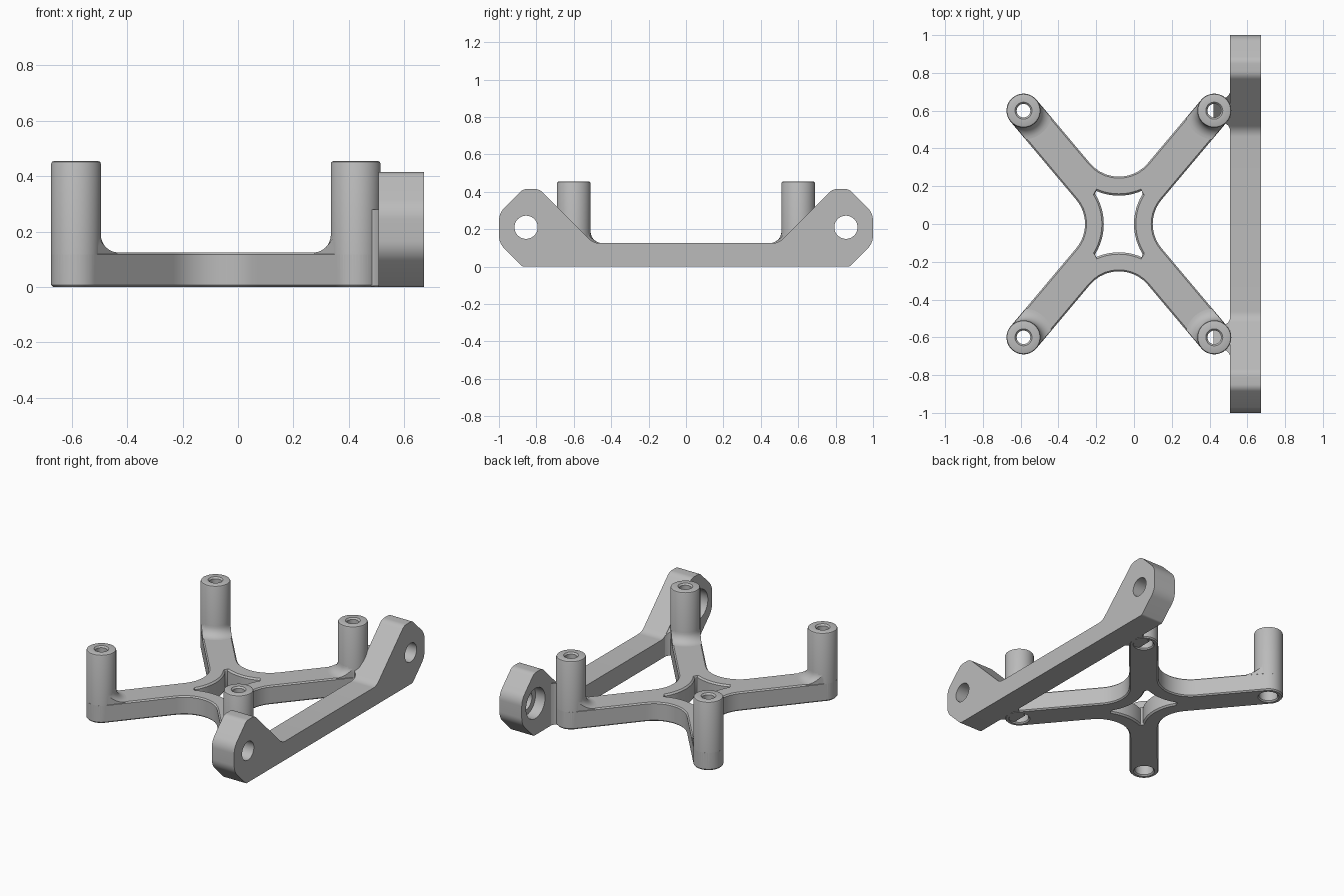
import bpy, bmesh
from math import sin, cos, pi, sqrt, radians, hypot
from mathutils import Vector

if "Cube" in bpy.data.objects:
    bpy.data.objects.remove(bpy.data.objects["Cube"])

grey = bpy.data.materials.new("grey_plastic")
grey.use_nodes = True
grey.diffuse_color = (0.5, 0.5, 0.5, 1)
grey.node_tree.nodes["Principled BSDF"].inputs["Base Color"].default_value = (0.5, 0.5, 0.5, 1)


def loft(name, loops, wrap=False, rim=0):
    """Bridge equal-length loops; cap the ends, or wrap last to first."""
    bm = bmesh.new()
    rings = [[bm.verts.new(p) for p in loop] for loop in loops]
    n = len(rings[0])
    pairs = list(zip(rings, rings[1:])) + ([(rings[-1], rings[0])] if wrap else [])
    for a, b in pairs:
        for i in range(n):
            j = (i + 1) % n
            bm.faces.new((a[i], a[j], b[j], b[i]))
    if not wrap:
        caps = [bm.faces.new(rings[0]), bm.faces.new(rings[-1])]
        if rim:
            edges = [e for f in caps for e in f.edges]
            bmesh.ops.bevel(bm, geom=edges, offset=rim, segments=2, profile=0.5, affect='EDGES')
    bmesh.ops.recalc_face_normals(bm, faces=bm.faces)
    mesh = bpy.data.meshes.new(name)
    bm.to_mesh(mesh)
    bm.free()
    mesh.materials.append(grey)
    ob = bpy.data.objects.new(name, mesh)
    bpy.context.collection.objects.link(ob)
    return ob


def cut(ob, cutter):
    mod = ob.modifiers.new("cut", 'BOOLEAN')
    mod.operation, mod.solver, mod.object = 'DIFFERENCE', 'EXACT', cutter
    bpy.context.view_layer.objects.active = ob
    bpy.ops.object.modifier_apply(modifier=mod.name)
    bpy.data.objects.remove(cutter)


def fillet(corners, steps=10):
    """Round polygon corners given as (x, y, radius)."""
    out = []
    n = len(corners)
    for i, (x, y, r) in enumerate(corners):
        p = Vector((x, y))
        a = (Vector(corners[i - 1][:2]) - p).normalized()
        b = (Vector(corners[(i + 1) % n][:2]) - p).normalized()
        half = a.angle(b) / 2
        mid = p + (a + b).normalized() * r / sin(half)
        s, e = p + a * r / (sin(half) / cos(half)) - mid, p + b * r / (sin(half) / cos(half)) - mid
        for k in range(steps + 1):
            t = k / steps
            sweep = s.angle(e)
            out.append(mid + (s * sin((1 - t) * sweep) + e * sin(t * sweep)) / sin(sweep))
    return out


def circle(x, y, r, z, n=48):
    return [(x + r * cos(2 * pi * i / n), y + r * sin(2 * pi * i / n), z) for i in range(n)]


# Shared dimensions
CX, PX, PY = -0.08, 0.505, 0.6
LENGTH = hypot(PX, PY)
DX, DY = PX / LENGTH, PY / LENGTH
PLATE, POST, RADIUS, RIM = 0.125, 0.455, 0.09, 0.008
quadrants = [(1, 1), (-1, 1), (-1, -1), (1, -1)]


def cross_outline(w, z):
    """X-shaped outline with round arm ends and filleted crotches."""
    corners = []
    r = 0.29 - w
    crotches = [(w / DY, 0), (0, w / DX), (-w / DY, 0), (0, -w / DX)]
    for (sx, sy), (qx, qy) in zip(quadrants, crotches):
        d = Vector((sx * DX, sy * DY))
        nrm = Vector((d.y, -d.x))
        tip = d * (LENGTH + w)
        corners.append((qx, qy, r))
        for s in (1, -1):
            p = tip + nrm * w * s
            corners.append((p.x, p.y, w * 0.995))
    return [(p.x + CX, p.y, z) for p in fillet(corners)]


def window_outline(grow, z):
    """Central opening with four inward-bulging sides."""
    pts = []
    r = 0.3 - grow
    for k, (dist, spread) in enumerate([(0.38, 32), (0.45, 24), (0.38, 32), (0.45, 24)]):
        a = k * pi / 2
        for i in range(13):
            t = a + pi - radians(spread) * (i / 6 - 1) * -1
            t = a + pi + radians(spread) * (1 - i / 6)
            pts.append((CX + dist * cos(a) + r * cos(t), dist * sin(a) + r * sin(t), z))
    return pts


# Cross plate
plate = loft("cross_plate", [cross_outline(RADIUS - RIM, 0), cross_outline(RADIUS, RIM),
                             cross_outline(RADIUS, PLATE - RIM), cross_outline(RADIUS - RIM, PLATE)])
cut(plate, loft("window_cutter", [window_outline(g, z) for g, z in
    [(0.02, -0.01), (0, 0.01), (0, PLATE - 0.01), (0.02, PLATE + 0.01)]]))

# Hollow posts with counterbored screw holes, and the fillets onto the arms
post_profile = [(0.066, 0), (0.083, 0), (RADIUS, RIM), (RADIUS, POST - 0.01), (0.087, POST - 0.003),
                (0.08, POST), (0.045, POST), (0.036, POST - 0.01), (0.036, 0.3),
                (0.058, 0.3), (0.058, RIM)]
for sx, sy in quadrants:
    x, y = CX + sx * PX, sy * PY
    side = ("left" if sx > 0 else "right") + ("_back" if sy > 0 else "_front")
    cut(plate, loft("hole_cutter", [circle(x, y, 0.075, -0.05), circle(x, y, 0.075, PLATE + 0.05)]))
    loft(side + "_post", [circle(x, y, r, z) for r, z in post_profile], wrap=True)

    inward = Vector((-sx * DX, -sy * DY))
    across = Vector((-inward.y, inward.x))
    R = 0.063
    rows = []
    for i in range(13):
        v = 0.088 * (i / 6 - 1)
        curve = []
        for k in range(9):
            t = k / 8 * pi / 2
            r = RADIUS + R * (1 - sin(t))
            curve.append((sqrt(r * r - v * v), PLATE + R * (1 - cos(t))))
        # Keep the back of the fillet inside the post wall
        back = sqrt(max(0.08 ** 2 - v * v, 0))
        curve += [(back, PLATE + R), (back, PLATE - 0.012), (curve[0][0], PLATE - 0.012)]
        rows.append([(x + inward.x * u + across.x * v, y + inward.y * u + across.y * v, z)
                     for u, z in curve])
    loft(side + "_post_fillet", rows)

# Side bar with raised angled ends
X0, X1 = 0.508, 0.672
half_bar = [(0.875, 0.0, 0.02), (1.0, 0.125, 0.1), (1.0, 0.285, 0.1),
            (0.87, 0.415, 0.05), (0.785, 0.415, 0.06), (0.495, 0.125, 0.08)]
bar_profile = fillet(half_bar + [(-a, b, r) for a, b, r in reversed(half_bar)], 8)
bar = loft("side_bar", [[(x, p.x, p.y) for p in bar_profile] for x in (X0, X1)], rim=0.012)

# Stepped bores in both bar ends
for s in (1, -1):
    bore = [(X0 - 0.05, 0.1), (X0 + 0.07, 0.1), (X0 + 0.07, 0.062), (X1 + 0.05, 0.062)]
    cut(bar, loft("bore_cutter", [[(x, a, b) for a, b, _ in circle(s * 0.855, 0.21, r, 0)]
                                  for x, r in bore]))

# Webs joining the left posts to the bar
half_web = [(0.42, 0.05), (0.485, 0.068), (0.498, 0.078), (0.508, 0.095), (0.53, 0.1)]
web = [(x, PY + d) for x, d in half_web] + [(x, PY - d) for x, d in reversed(half_web)]
for s, side in ((1, "back"), (-1, "front")):
    loft(side + "_web", [[(x, s * y, 0.003) for x, y in web],
                         [(x, s * y, min(y - 0.37, 0.28)) for x, y in web]])

# Smooth curved walls, keep edges crisp
for ob in bpy.context.collection.objects:
    if ob.type == 'MESH' and grey.name in ob.data.materials:
        bpy.ops.object.select_all(action='DESELECT')
        ob.select_set(True)
        bpy.context.view_layer.objects.active = ob
        bpy.ops.object.shade_smooth_by_angle(angle=radians(32))
